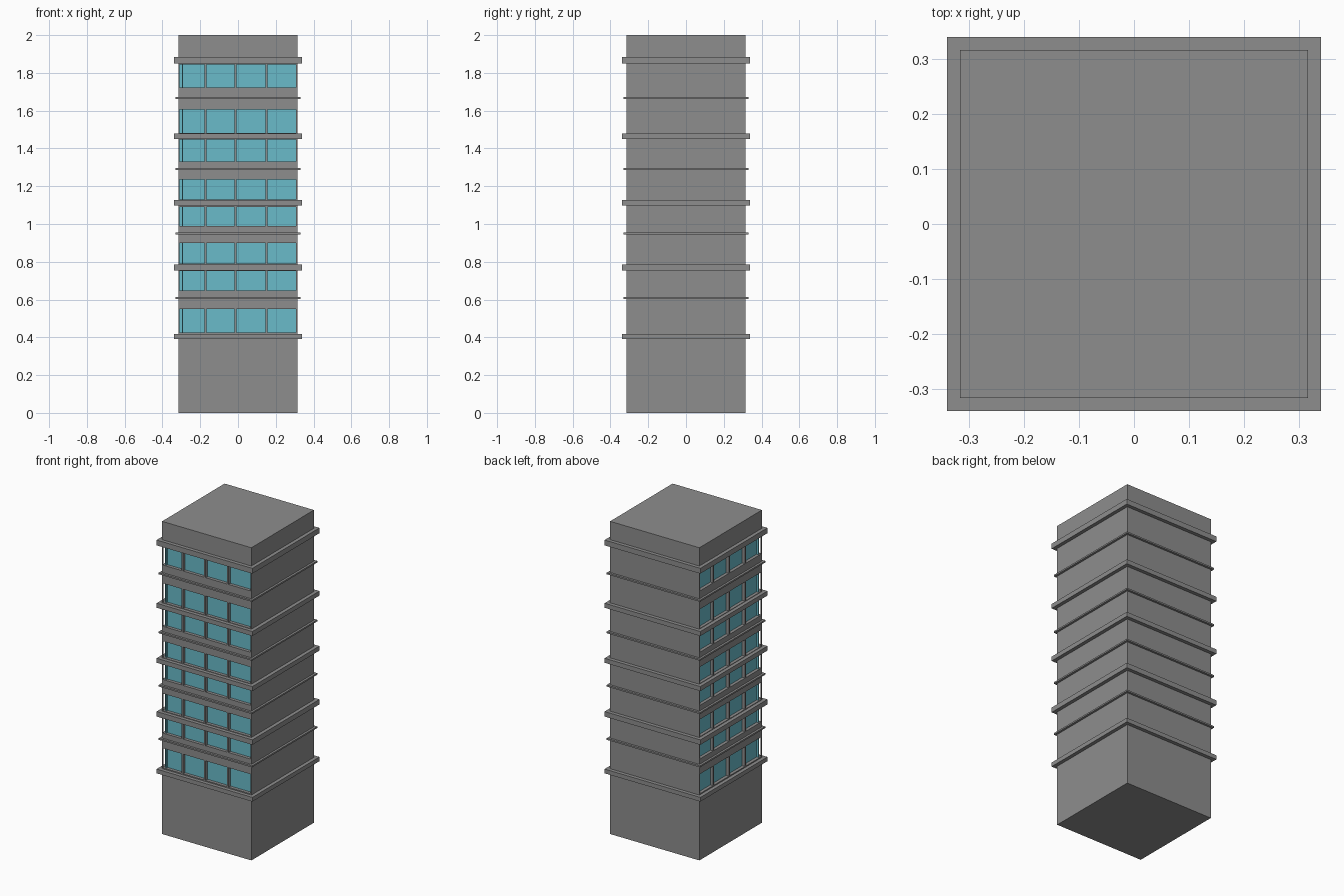
import bpy, bmesh
from mathutils import Matrix, Vector

cube = bpy.data.objects.get("Cube")
if cube:
    bpy.data.objects.remove(cube)


def material(name, rgb):
    m = bpy.data.materials.new(name)
    m.use_nodes = True
    m.diffuse_color = (*rgb, 1)
    m.node_tree.nodes["Principled BSDF"].inputs["Base Color"].default_value = (*rgb, 1)
    return m


concrete = material("concrete grey", (0.27, 0.27, 0.27))
glass = material("window blue", (0.144, 0.497, 0.591))


def boxes(name, spans, mat, turn=0):
    """One object made of boxes, each given as (low corner, high corner)."""
    bm = bmesh.new()
    for lo, hi in spans:
        lo, hi = Vector(lo), Vector(hi)
        size = Matrix.Diagonal((*(hi - lo), 1))
        bmesh.ops.create_cube(bm, size=1, matrix=Matrix.Translation((lo + hi) / 2) @ size)
    bm.transform(Matrix.Rotation(turn, 4, 'Z'))
    mesh = bpy.data.meshes.new(name)
    bm.to_mesh(mesh)
    bm.free()
    mesh.materials.append(mat)
    ob = bpy.data.objects.new(name, mesh)
    bpy.context.collection.objects.link(ob)
    return ob


def slab(half, z0, z1):
    return (-half, -half, z0), (half, half, z1)


HALF, DEPTH, PANE = 0.316, 0.025, 0.005
COLUMNS = [(-0.31, -0.177), (-0.167, -0.018), (-0.007, 0.145), (0.155, 0.308)]
ROWS = [(0.425, 0.55), (0.647, 0.75), (0.79, 0.90), (0.99, 1.09),
        (1.13, 1.235), (1.33, 1.447), (1.482, 1.605), (1.722, 1.845)]
LEDGES = [(0.391, 0.418), (0.754, 0.786), (1.098, 1.127), (1.45, 1.479), (1.849, 1.883)]
TRIMS = [0.609, 0.95, 1.291, 1.668]

# Tower block
tower = boxes("tower_body", [slab(HALF, 0, 2)], concrete)

# Recessed windows on the front and on the -x side
openings = [(x0, x1, z0, z1) for z0, z1 in ROWS for x0, x1 in COLUMNS]
back = -HALF + DEPTH
for side, turn in (("front", 0), ("side", -1.5707963)):
    cutter = boxes(side + "_window_cutter",
                   [((x0, -HALF - 0.1, z0), (x1, back, z1)) for x0, x1, z0, z1 in openings],
                   concrete, turn)
    cutter.hide_render = True
    cutter.hide_viewport = False
    cut = tower.modifiers.new(side + " openings", 'BOOLEAN')
    cut.operation = 'DIFFERENCE'
    cut.solver = 'EXACT'
    cut.object = cutter
    bpy.context.view_layer.objects.active = tower
    bpy.ops.object.modifier_apply(modifier=cut.name)
    bpy.data.objects.remove(cutter)
    boxes(side + "_window_panes",
          [((x0, back - PANE, z0), (x1, back, z1)) for x0, x1, z0, z1 in openings],
          glass, turn)

# Thick ledges and thin trims wrapping the tower
boxes("floor_ledges", [slab(0.339, z0, z1) for z0, z1 in LEDGES], concrete)
boxes("thin_trims", [slab(0.33, z - 0.005, z + 0.005) for z in TRIMS], concrete)
